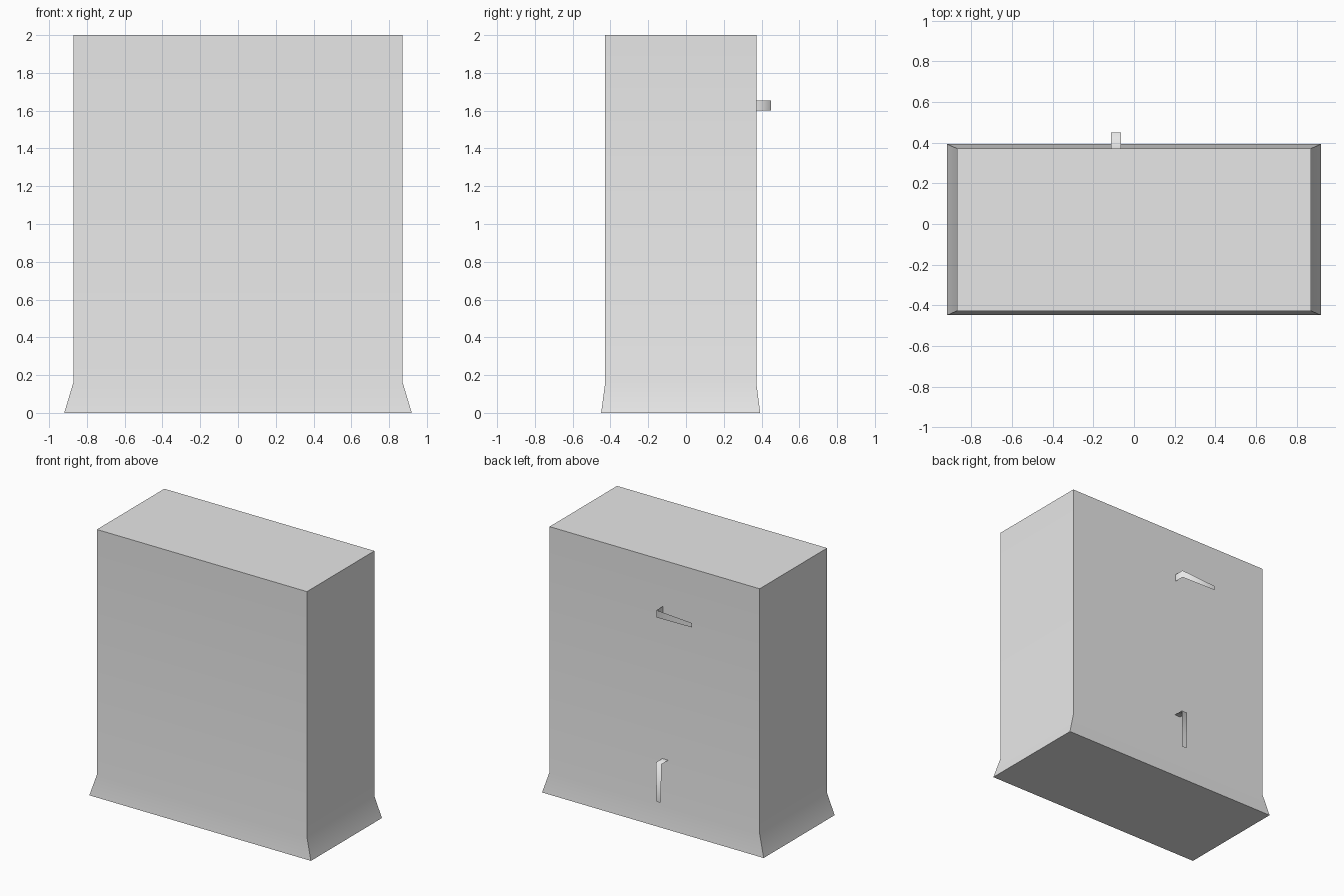
import bpy
import math

cube = bpy.data.objects.get("Cube")
if cube:
    bpy.data.objects.remove(cube, do_unlink=True)

# One flat grey for everything
grey = bpy.data.materials.new("light_grey")
grey.use_nodes = True
colour = (0.8, 0.8, 0.8, 1)
grey.diffuse_color = colour
grey.node_tree.nodes["Principled BSDF"].inputs["Base Color"].default_value = colour


def make_object(name, verts, faces, angle):
    mesh = bpy.data.meshes.new(name)
    mesh.from_pydata(verts, [], faces)
    mesh.materials.append(grey)
    obj = bpy.data.objects.new(name, mesh)
    bpy.context.collection.objects.link(obj)
    bpy.ops.object.select_all(action="DESELECT")
    obj.select_set(True)
    bpy.context.view_layer.objects.active = obj
    bpy.ops.object.shade_smooth_by_angle(angle=math.radians(angle))
    return obj


# Body: rectangular rings lofted upward, flared at the foot
centre_y = -0.028
rings = [(0.92, 0.421, 0), (0.872, 0.4, 0.16), (0.872, 0.4, 2)]
corners = [(-1, -1), (1, -1), (1, 1), (-1, 1)]
verts = [(sx * hx, centre_y + sy * hy, z)
         for hx, hy, z in rings for sx, sy in corners]
faces = [(3, 2, 1, 0)]
for ring in range(len(rings) - 1):
    for i in range(4):
        a, b = ring * 4 + i, ring * 4 + (i + 1) % 4
        faces.append((a, b, b + 4, a + 4))
top = 4 * (len(rings) - 1)
faces.append(tuple(range(top, top + 4)))
make_object("body", verts, faces, 30)

# Thin bent strips on the back: a leg out from the wall, then a tapering arm
wall_y, arm_y = 0.372, 0.45


def bent_strip(name, start, end, wide, narrow, place):
    path = [(start, wall_y, wide), (start, arm_y, wide), (end, arm_y, narrow)]
    pts = [place(along, y, side) for along, y, span in path for side in span]
    make_object(name, pts, [(0, 1, 3, 2), (2, 3, 5, 4)], 100)


bent_strip("upper_hook", -0.07, -0.365, (1.6, 1.655), (1.604, 1.637),
           lambda along, y, side: (along, y, side))
bent_strip("lower_hook", 0.51, 0.218, (-0.113, -0.064), (-0.105, -0.071),
           lambda along, y, side: (side, y, along))
